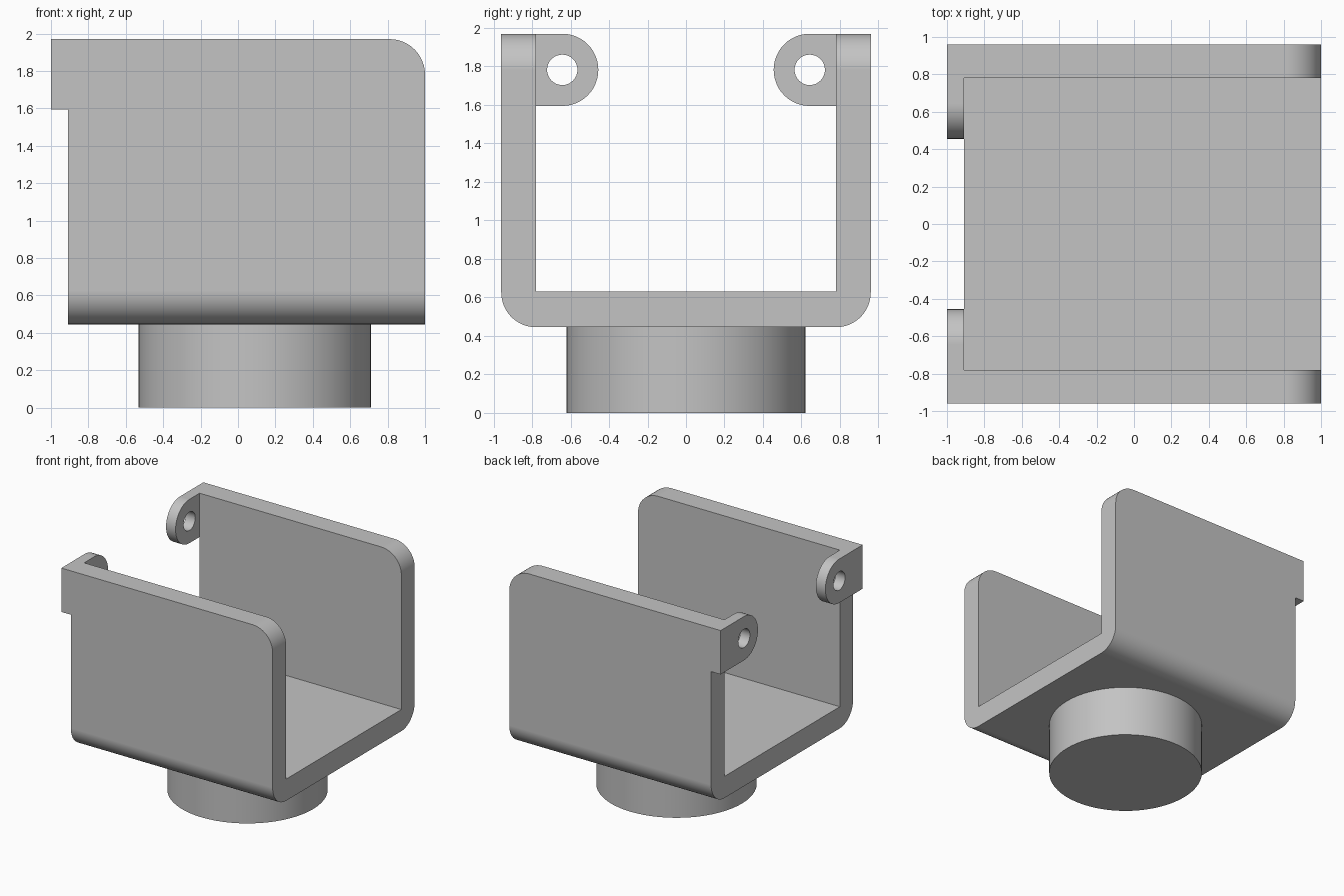
import bpy, bmesh, math
from mathutils import Vector

cube = bpy.data.objects.get("Cube")
if cube:
    bpy.data.objects.remove(cube, do_unlink=True)

# Main dimensions
TOP, BOTTOM = 1.97, 0.445
WALL, HALF_Y = 0.18, 0.96
BACK, FRONT, TAB_END = -0.91, 1.0, -1.0

grey = bpy.data.materials.new("plain grey")
grey.use_nodes = True
colour = (0.55, 0.55, 0.55, 1)
grey.diffuse_color = colour
grey.node_tree.nodes["Principled BSDF"].inputs["Base Color"].default_value = colour


def add_object(name, bm):
    bmesh.ops.recalc_face_normals(bm, faces=bm.faces)
    mesh = bpy.data.meshes.new(name)
    bm.to_mesh(mesh)
    bm.free()
    mesh.materials.append(grey)
    obj = bpy.data.objects.new(name, mesh)
    bpy.context.collection.objects.link(obj)
    return obj


def extrude_x(profile, x0, x1):
    """Solid made from a (y, z) outline swept along x."""
    bm = bmesh.new()
    face = bm.faces.new([bm.verts.new((x0, y, z)) for y, z in profile])
    swept = bmesh.ops.extrude_face_region(bm, geom=[face], use_keep_orig=True)
    verts = [g for g in swept["geom"] if isinstance(g, bmesh.types.BMVert)]
    bmesh.ops.translate(bm, verts=verts, vec=Vector((x1 - x0, 0, 0)))
    return bm


def activate(obj):
    bpy.ops.object.select_all(action="DESELECT")
    obj.select_set(True)
    bpy.context.view_layer.objects.active = obj


def finish(obj):
    activate(obj)
    bpy.ops.object.shade_smooth_by_angle(angle=math.radians(30))
    obj.modifiers.new("flat face normals", "WEIGHTED_NORMAL").keep_sharp = True


def round_edges(bm, test, radius):
    edges = [e for e in bm.edges if all(test(v.co) for v in e.verts)]
    bmesh.ops.bevel(bm, geom=edges, offset=radius, segments=12,
                    profile=0.5, affect="EDGES")


# U-shaped channel, rounded along the bottom and at the upper front corners
inner, floor = HALF_Y - WALL, BOTTOM + WALL + 0.005
half = [(HALF_Y, BOTTOM), (HALF_Y, TOP), (inner, TOP), (inner, floor)]
bm = extrude_x(half + [(-y, z) for y, z in reversed(half)], BACK, FRONT)
for side in (-1, 1):
    bottom = lambda c: c.z < BOTTOM + 0.01 and c.y * side > HALF_Y - 0.01
    corner = lambda c: c.z > TOP - 0.01 and c.x > FRONT - 0.01 and c.y * side > 0
    round_edges(bm, bottom, WALL)
    round_edges(bm, corner, 0.19)
finish(add_object("channel_body", bm))

# Round-ended tabs with a pin hole, one on each wall
RADIUS, CENTRE_Y = 0.1875, 0.643
centre_z = TOP - RADIUS
for side, name in ((-1, "right_pin_tab"), (1, "left_pin_tab")):
    outline = [(side * HALF_Y, TOP)]
    for i in range(25):
        a = math.pi * (0.5 - i / 24)
        outline.append((side * (CENTRE_Y - RADIUS * math.cos(a)),
                        centre_z + RADIUS * math.sin(a)))
    outline.append((side * HALF_Y, TOP - 2 * RADIUS))
    tab = add_object(name, extrude_x(outline, TAB_END, BACK))

    circle = [(side * CENTRE_Y + 0.079 * math.cos(math.tau * i / 32),
               centre_z + 0.079 * math.sin(math.tau * i / 32)) for i in range(32)]
    cutter = add_object("hole_cutter", extrude_x(circle, TAB_END - 0.1, BACK + 0.1))
    cutter.hide_render = True
    cut = tab.modifiers.new("pin hole", "BOOLEAN")
    cut.operation, cut.solver, cut.object = "DIFFERENCE", "EXACT", cutter
    activate(tab)
    bpy.ops.object.modifier_apply(modifier=cut.name)
    bpy.data.objects.remove(cutter, do_unlink=True)
    finish(tab)

# Round stem under the channel
height = BOTTOM + 0.05
bm = bmesh.new()
bmesh.ops.create_cone(bm, cap_ends=True, segments=64, radius1=0.622,
                      radius2=0.622, depth=height)
bmesh.ops.translate(bm, verts=bm.verts, vec=Vector((0.09, 0, height / 2)))
finish(add_object("round_stem", bm))
